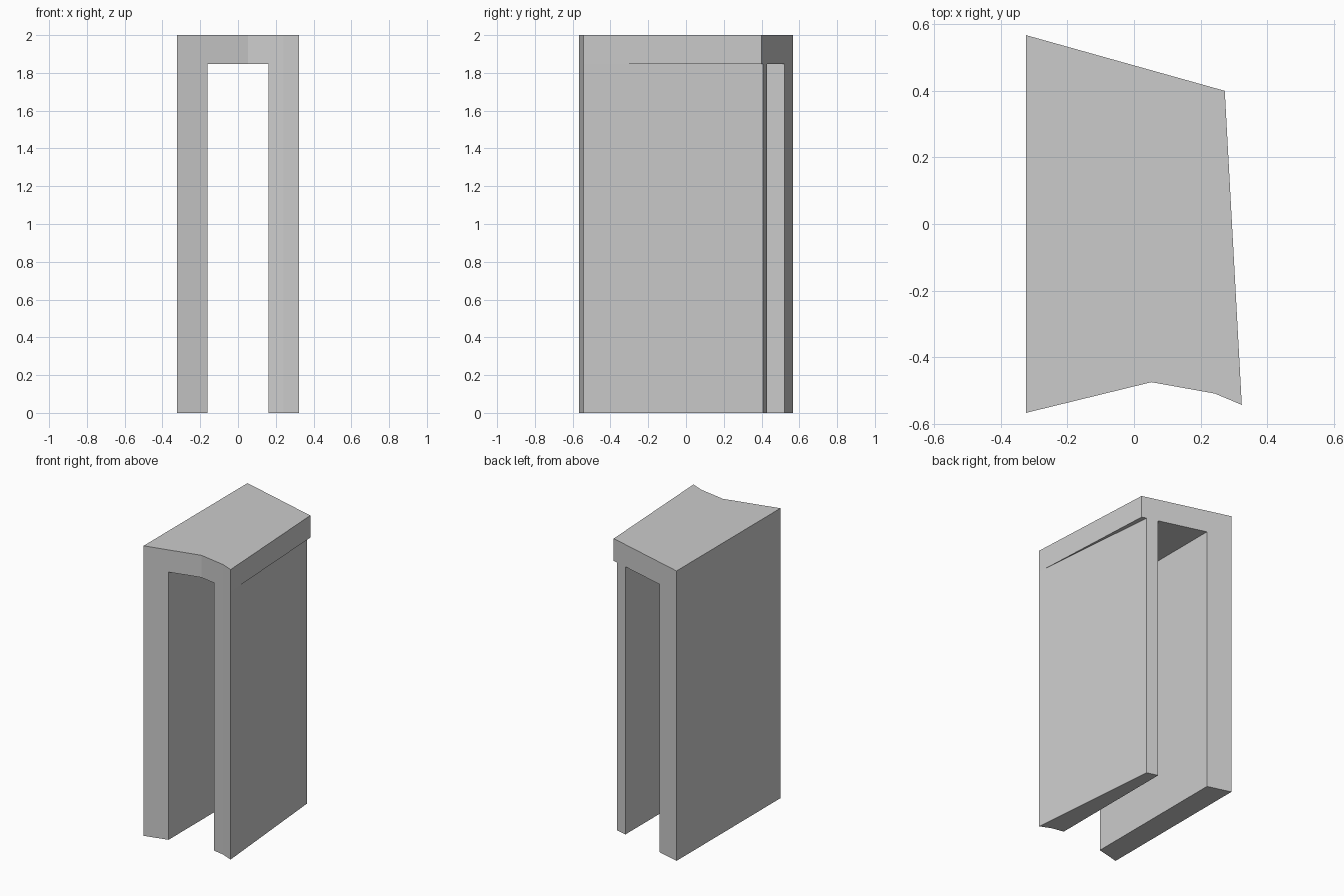
import bpy
import bmesh

if "Cube" in bpy.data.objects:
    bpy.data.objects.remove(bpy.data.objects["Cube"])


def prism(name, outline, z0, z1):
    """Extrude a counter-clockwise plan outline from z0 to z1."""
    bm = bmesh.new()
    face = bm.faces.new([bm.verts.new((x, y, z0)) for x, y in outline])
    new = bmesh.ops.extrude_face_region(bm, geom=[face])["geom"]
    for v in new:
        if isinstance(v, bmesh.types.BMVert):
            v.co.z = z1
    bmesh.ops.recalc_face_normals(bm, faces=bm.faces)
    mesh = bpy.data.meshes.new(name)
    bm.to_mesh(mesh)
    bm.free()
    obj = bpy.data.objects.new(name, mesh)
    bpy.context.collection.objects.link(obj)
    return obj


def cut(target, cutter):
    mod = target.modifiers.new(cutter.name, "BOOLEAN")
    mod.operation = "DIFFERENCE"
    mod.solver = "EXACT"
    mod.object = cutter
    cutter.hide_render = True
    cutter.hide_set(True)


LINTEL_Z = 1.847

# Arch block with its irregular plan
arch = prism("arch", [(-0.324, -0.566), (0.052, -0.474), (0.242, -0.508),
                      (0.323, -0.542), (0.272, 0.399), (-0.324, 0.566)], 0, 2)

# Opening through from front to back
opening = prism("opening_cutter", [(-0.162, -0.8), (0.162, -0.8),
                                   (0.162, 0.8), (-0.162, 0.8)], -0.2, LINTEL_Z)
cut(arch, opening)

# Tapered sliver off the right leg, leaving the lintel overhanging at the back
taper = prism("taper_cutter", [(0.337, -0.7), (0.6, -0.7),
                               (0.6, 0.6), (0.223, 0.6)], -0.2, LINTEL_Z)
cut(arch, taper)
